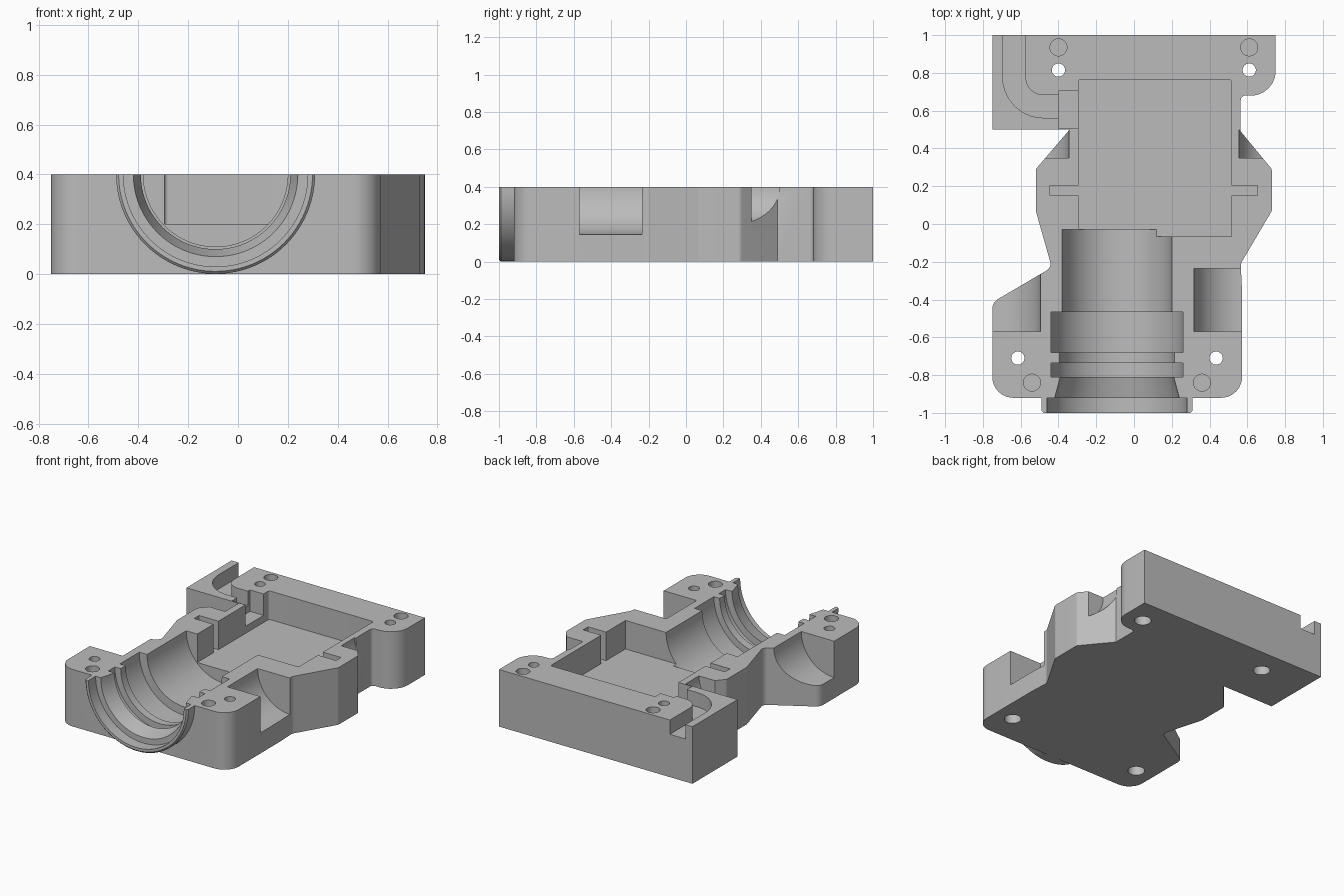
import bpy, bmesh, math
from mathutils import Vector

cube = bpy.data.objects.get("Cube")
if cube:
    bpy.data.objects.remove(cube)

TOP = 0.4        # parting plane height
BORE_X = -0.09   # bore axis
MID_X = 0.105    # symmetry axis of the gearbox section

metal = bpy.data.materials.new("plain grey")
metal.use_nodes = True
metal.diffuse_color = (0.5, 0.5, 0.5, 1)
metal.node_tree.nodes["Principled BSDF"].inputs["Base Color"].default_value = (0.5, 0.5, 0.5, 1)


def loft(name, rings):
    """Closed solid through rings that share a point count."""
    bm = bmesh.new()
    loops = [[bm.verts.new(p) for p in ring] for ring in rings]
    for a, b in zip(loops, loops[1:]):
        for i in range(len(a)):
            j = (i + 1) % len(a)
            bm.faces.new((a[i], a[j], b[j], b[i]))
    bm.faces.new(loops[0])
    bm.faces.new(loops[-1])
    bmesh.ops.recalc_face_normals(bm, faces=bm.faces)
    mesh = bpy.data.meshes.new(name)
    bm.to_mesh(mesh)
    bm.free()
    mesh.materials.append(metal)
    ob = bpy.data.objects.new(name, mesh)
    bpy.context.collection.objects.link(ob)
    return ob


def rounded(points):
    """2D outline; a third number on a point is its fillet radius."""
    out = []
    for i, p in enumerate(points):
        c = Vector(p[:2])
        if len(p) == 2:
            out.append(c)
            continue
        u = (Vector(points[i - 1][:2]) - c).normalized()
        v = (Vector(points[(i + 1) % len(points)][:2]) - c).normalized()
        half = u.angle(v) / 2
        centre = c + (u + v).normalized() * p[2] / math.sin(half)
        start = c + u * p[2] / math.tan(half) - centre
        end = c + v * p[2] / math.tan(half) - centre
        for k in range(9):
            out.append(centre + start.lerp(end, k / 8).normalized() * p[2])
    return out


def prism(name, points, z0, z1):
    pts = rounded(points)
    return loft(name, [[(p.x, p.y, z) for p in pts] for z in (z0, z1)])


def box(name, x0, x1, y0, y1, z0, z1=0.6):
    return prism(name, [(x0, y0), (x1, y0), (x1, y1), (x0, y1)], z0, z1)


def pin(name, x, y, r, z0, z1):
    ring = [(x + r * math.cos(k * math.tau / 32), y + r * math.sin(k * math.tau / 32)) for k in range(32)]
    return prism(name, ring, z0, z1)


def turned(name, x, profile, half=False, n=96):
    """Round solid along y from (y, radius) pairs; half keeps the lower side."""
    if half:
        angles = [math.pi + math.pi * k / (n // 2) for k in range(n // 2 + 1)]
    else:
        angles = [math.tau * k / n for k in range(n)]
    return loft(name, [[(x + r * math.cos(a), y, TOP + r * math.sin(a)) for a in angles]
                       for y, r in profile])


def combine(target, tool, operation):
    mod = target.modifiers.new(operation, 'BOOLEAN')
    mod.operation = operation
    mod.solver = 'EXACT'
    mod.object = tool
    bpy.context.view_layer.objects.active = target
    bpy.ops.object.modifier_apply(modifier=mod.name)
    bpy.data.objects.remove(tool)


# Body plate
housing = prism("housing_half", [
    (-0.75, 1), (0.75, 1), (0.75, 0.68, 0.13), (0.565, 0.68, 0.025), (0.565, 0.49),
    (0.73, 0.29, 0.03), (0.73, 0.07, 0.03), (0.565, -0.21, 0.06), (0.572, -0.36),
    (0.572, -0.92, 0.11), (-0.75, -0.92, 0.11), (-0.75, -0.415, 0.06),
    (-0.435, -0.23, 0.04), (-0.52, 0.07, 0.03), (-0.52, 0.29, 0.03),
    (-0.345, 0.495), (-0.345, 0.5), (-0.75, 0.5)], 0, TOP)

# Front collar
combine(housing, turned("collar", BORE_X, [(-1, 0.389), (-0.99, 0.399), (-0.9, 0.399)], half=True), 'UNION')

cutters = [
    # Stepped bore
    turned("bore", BORE_X, [
        (-1.1, 0.37), (-0.92, 0.37), (-0.92, 0.33), (-0.81, 0.3), (-0.81, 0.35),
        (-0.735, 0.35), (-0.735, 0.305), (-0.68, 0.305), (-0.68, 0.35),
        (-0.465, 0.35), (-0.465, 0.29), (-0.03, 0.29)]),
    # Gear cavity with side slots
    prism("cavity", [(-0.295, -0.065), (0.515, -0.065), (0.515, 0.765, 0.015),
                     (-0.295, 0.765, 0.015)], 0.2, 0.6),
    box("slots", -0.445, 0.655, 0.15, 0.205, 0.2),
    # Cable channel and its inner pocket
    prism("channel", [(-0.695, 1.1), (-0.695, 0.562, 0.215), (-0.38, 0.562), (-0.38, 0.682),
                      (-0.575, 0.682, 0.095), (-0.575, 1.1)], 0.3, 0.6),
    box("pocket", -0.4, -0.28, 0.505, 0.705, 0.25),
]

# Scooped reliefs on both flanks
for x in (-0.75, 0.572):
    cutters.append(turned("front_scoop", x, [(-0.57, 0.255), (-0.235, 0.255)]))
for side in (-1, 1):
    cutters.append(turned("rear_scoop", MID_X + side * 0.65, [(0.35, 0.2), (0.498, 0.2)]))

# Dowel sockets
for x, y in ((-0.4, 0.935), (0.61, 0.935), (-0.54, -0.84), (0.36, -0.84)):
    cutters.append(pin("dowel_socket", x, y, 0.045, 0.28, 0.6))

# Screw holes with counterbores underneath
for x, y in ((-0.4, 0.815), (0.61, 0.815), (-0.615, -0.71), (0.435, -0.71)):
    cutters.append(pin("screw_hole", x, y, 0.035, -0.1, 0.6))
    cutters.append(pin("counterbore", x, y, 0.055, -0.1, 0.16))

for cutter in cutters:
    combine(housing, cutter, 'DIFFERENCE')

bpy.ops.object.select_all(action='DESELECT')
housing.select_set(True)
bpy.context.view_layer.objects.active = housing
bpy.ops.object.shade_smooth_by_angle(angle=math.radians(25))
